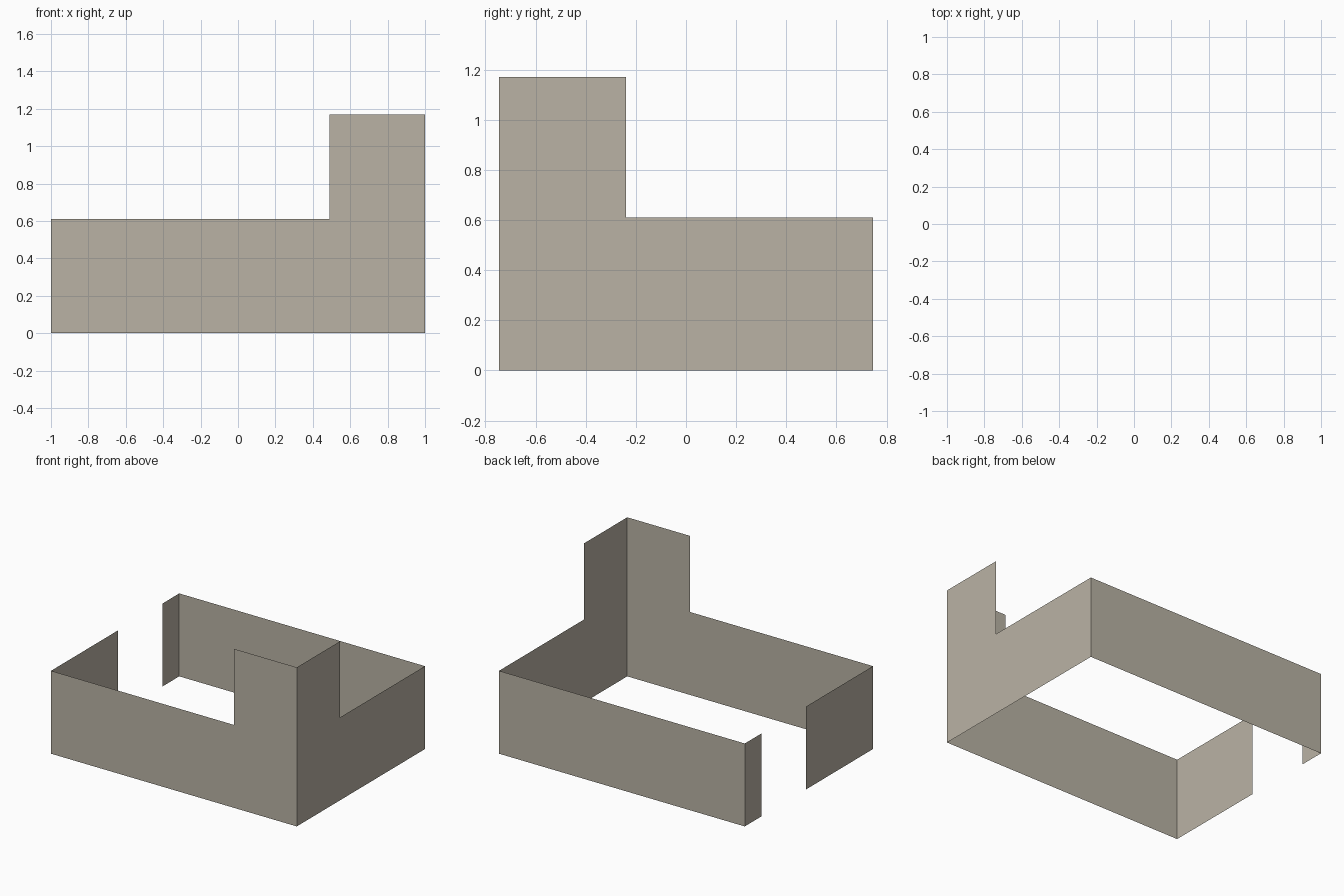
import bpy
from mathutils import Vector

cube = bpy.data.objects.get("Cube")
if cube:
    bpy.data.objects.remove(cube, do_unlink=True)

# Overall sizes
HX, HY = 1.0, 0.745
LOW, TALL = 0.61, 1.17
TOWER_X, TOWER_Y = 0.49, -0.24
GAP_FRONT, GAP_BACK = 0.035, 0.553

stone = bpy.data.materials.new("warm_grey_wall")
stone.use_nodes = True
colour = (0.49, 0.45, 0.375, 1)
stone.diffuse_color = colour
bsdf = next(n for n in stone.node_tree.nodes if n.type == 'BSDF_PRINCIPLED')
bsdf.inputs["Base Color"].default_value = colour
bsdf.inputs["Roughness"].default_value = 0.9


def wall(name, start, end, height=LOW, profile=None):
    """Paper-thin upright sheet from start to end; profile is (distance, height)."""
    start, end = Vector(start), Vector(end)
    length = (end - start).length
    along = (end - start).normalized()
    profile = profile or [(0, 0), (length, 0), (length, height), (0, height)]
    points = [(*(start + along * d), z) for d, z in profile]
    mesh = bpy.data.meshes.new(name)
    mesh.from_pydata(points, [], [range(len(points))])
    mesh.materials.append(stone)
    obj = bpy.data.objects.new(name, mesh)
    bpy.context.collection.objects.link(obj)
    return obj


# Walls run anticlockwise, so their faces point outward
step = TOWER_X + HX
wall("front_wall", (-HX, -HY), (HX, -HY), profile=[
    (0, 0), (2 * HX, 0), (2 * HX, TALL), (step, TALL), (step, LOW), (0, LOW)])

step = TOWER_Y + HY
wall("left_wall", (HX, -HY), (HX, HY), profile=[
    (0, 0), (2 * HY, 0), (2 * HY, LOW), (step, LOW), (step, TALL), (0, TALL)])

wall("back_wall", (HX, HY), (-HX, HY))

# Right side is split by the doorway
wall("right_wall_back", (-HX, HY), (-HX, GAP_BACK))
wall("right_wall_front", (-HX, GAP_FRONT), (-HX, -HY))
